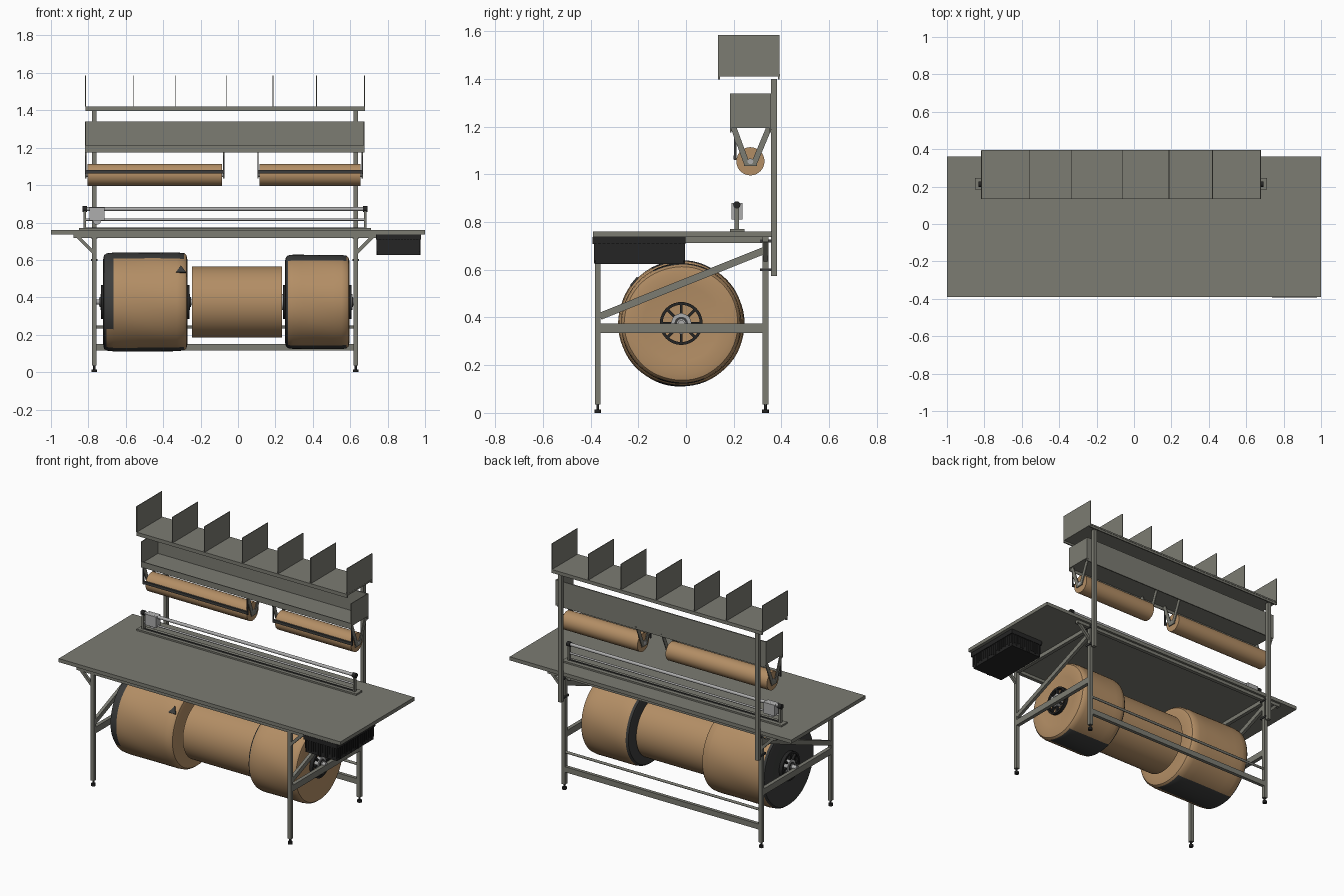
import bpy, bmesh, math, random
from mathutils import Matrix, Vector

random.seed(3)
if "Cube" in bpy.data.objects:
    bpy.data.objects.remove(bpy.data.objects["Cube"])


def material(name, r, g, b):
    m = bpy.data.materials.new(name)
    m.use_nodes = True
    m.diffuse_color = (r, g, b, 1)
    m.node_tree.nodes["Principled BSDF"].inputs["Base Color"].default_value = (r, g, b, 1)
    return m


GRAY = material("gray steel", 0.2, 0.2, 0.17)
TAN = material("kraft paper", 0.45, 0.27, 0.13)
DARK = material("dark wrap", 0.045, 0.046, 0.045)
BLACK = material("black plastic", 0.018, 0.018, 0.018)
SILVER = material("bright metal", 0.42, 0.42, 0.42)


def finish(name, bm, *mats, smooth=False):
    bmesh.ops.recalc_face_normals(bm, faces=bm.faces)
    mesh = bpy.data.meshes.new(name)
    bm.to_mesh(mesh)
    bm.free()
    for m in mats:
        mesh.materials.append(m)
    ob = bpy.data.objects.new(name, mesh)
    bpy.context.collection.objects.link(ob)
    if smooth:
        bpy.ops.object.select_all(action="DESELECT")
        ob.select_set(True)
        bpy.context.view_layer.objects.active = ob
        bpy.ops.object.shade_smooth_by_angle(angle=math.radians(35))
    return ob


def box(name, xs, ys, zs, mat=GRAY):
    bm = bmesh.new()
    size = [b - a for a, b in (xs, ys, zs)]
    mid = [(a + b) / 2 for a, b in (xs, ys, zs)]
    bmesh.ops.create_cube(bm, size=1, matrix=Matrix.Translation(mid) @ Matrix.Diagonal((*size, 1)))
    return finish(name, bm, mat)


def frame(a, b):
    """Matrix at the middle of a-b, with z along it."""
    a, b = Vector(a), Vector(b)
    z = (b - a).normalized()
    ref = Vector((1, 0, 0)) if abs(z.x) < 0.01 else Vector((0, 1, 0))
    y = z.cross(ref).normalized()
    m = Matrix((y.cross(z), y, z)).transposed().to_4x4()
    m.translation = (a + b) / 2
    return m, (b - a).length


def bar(name, a, b, thick, wide, mat=GRAY):
    m, length = frame(a, b)
    bm = bmesh.new()
    bmesh.ops.create_cube(bm, size=1, matrix=m @ Matrix.Diagonal((thick, wide, length, 1)))
    return finish(name, bm, mat)


def rod(name, a, b, r, mat=SILVER, sides=20):
    m, length = frame(a, b)
    bm = bmesh.new()
    bmesh.ops.create_cone(bm, cap_ends=True, segments=sides, radius1=r, radius2=r, depth=length, matrix=m)
    return finish(name, bm, mat, smooth=True)


def lathe(name, profile, cy, cz, mats, rule=None, wobble=0.0, sides=64):
    """Turn (x, radius) points around a line along x."""
    bm = bmesh.new()
    rings = []
    for x, r in profile:
        ring = []
        for i in range(sides):
            t = math.tau * i / sides
            rr = r * (1 + wobble * (math.sin(3 * t + 9 * x) + math.sin(7 * t - 14 * x)))
            ring.append(bm.verts.new((x, cy + rr * math.cos(t), cz + rr * math.sin(t))))
        rings.append(ring)
    for p, q in zip(rings, rings[1:]):
        for i in range(sides):
            j = (i + 1) % sides
            bm.faces.new((p[i], p[j], q[j], q[i]))
    bm.faces.new(rings[0])
    bm.faces.new(rings[-1])
    bmesh.ops.recalc_face_normals(bm, faces=bm.faces)
    if rule:
        for f in bm.faces:
            f.material_index = int(rule(f.calc_center_median(), f.normal))
    return finish(name, bm, *mats, smooth=True)


LEGS = {"right": -0.768, "left": 0.63}
AY, AZ = -0.02, 0.375

# Table top and the rails beneath it
box("table_top", (-1, 1), (-0.39, 0.36), (0.737, 0.76))
for y in (-0.37, 0.333):
    box("table_rail", (-0.88, 0.74), (y - 0.012, y + 0.012), (0.717, 0.737))

# Legs, side frames, posts
for side, x in LEGS.items():
    out = -1 if x < 0 else 1
    w = (x - 0.012, x + 0.012)
    for part, y in (("front", -0.37), ("back", 0.333)):
        box(f"{side}_{part}_leg", w, (y - 0.012, y + 0.012), (0.035, 0.737))
        rod("foot_stem", (x, y, 0.01), (x, y, 0.036), 0.006, BLACK)
        rod("foot_pad", (x, y, 0), (x, y, 0.014), 0.014, BLACK)
        bar("table_brace", (x, y, 0.635), (x + out * 0.095, y, 0.73), 0.016, 0.018)
    box(f"{side}_cross_rail", w, (-0.36, 0.325), (0.335, 0.375))
    bar(f"{side}_diagonal", (x, -0.36, 0.405), (x, 0.325, 0.68), 0.02, 0.03)
    box(f"{side}_top_rail", w, (-0.38, 0.345), (0.712, 0.737))
    box(f"{side}_post", w, (0.357, 0.381), (0.575, 1.4))
    for z in (0.6, 0.72):
        box("post_clamp", (x - 0.018, x + 0.018), (0.31, 0.36), (z - 0.006, z + 0.006), DARK)
box("back_beam", (-0.768, 0.63), (0.322, 0.344), (0.115, 0.15))
rod("back_rod", (-0.768, 0.333, 0.24), (0.63, 0.333, 0.24), 0.008, GRAY)

# Upper shelf with dividers
box("upper_shelf", (-0.815, 0.68), (0.135, 0.395), (1.41, 1.42))
for y in (0.135, 0.385):
    box("shelf_lip", (-0.815, 0.68), (y, y + 0.008), (1.397, 1.42))
for x in (-0.815, -0.56, -0.333, -0.063, 0.187, 0.42, 0.677):
    box("shelf_divider", (x - 0.002, x + 0.002), (0.135, 0.392), (1.42, 1.585))

# Open tray under the shelf
box("tray_back", (-0.818, 0.675), (0.35, 0.357), (1.175, 1.34))
box("tray_floor", (-0.818, 0.675), (0.187, 0.355), (1.195, 1.202))
box("tray_lip", (-0.818, 0.675), (0.185, 0.19), (1.175, 1.212))
for x in (-0.818, 0.67):
    box("tray_end", (x, x + 0.005), (0.185, 0.357), (1.195, 1.34))

# Hanging paper rolls with V brackets and tear bars
for x0, x1 in ((-0.805, -0.085), (0.115, 0.655)):
    rod("hanging_roll", (x0, 0.27, 1.055), (x1, 0.27, 1.055), 0.059, TAN, 48)
    rod("hanging_axle", (x0 - 0.012, 0.27, 1.055), (x1 + 0.012, 0.27, 1.055), 0.012, SILVER)
    box("tear_bar", (x0 - 0.01, x1 + 0.01), (0.2, 0.212), (1.063, 1.08), DARK)
    for x in (x0 - 0.009, x1 + 0.009):
        bar("bracket_arm", (x, 0.2, 1.195), (x, 0.255, 1.045), 0.006, 0.024)
        bar("bracket_arm", (x, 0.348, 1.195), (x, 0.285, 1.045), 0.006, 0.024)
        box("bracket_foot", (x - 0.003, x + 0.003), (0.243, 0.297), (1.035, 1.06))
        bar("tear_bar_arm", (x, 0.206, 1.17), (x, 0.206, 1.06), 0.006, 0.01, DARK)

# Cutter rail on the table
box("cutter_base", (-0.85, 0.71), (0.185, 0.245), (0.76, 0.77))
box("cutter_slot", (-0.82, 0.68), (0.208, 0.218), (0.77, 0.774), DARK)
rod("cutter_rail", (-0.82, 0.213, 0.872), (0.685, 0.213, 0.872), 0.01)
rod("cutter_lower_rod", (-0.82, 0.213, 0.815), (0.685, 0.213, 0.815), 0.006)
for x in (-0.82, 0.68):
    box("cutter_post", (x - 0.006, x + 0.006), (0.203, 0.223), (0.77, 0.875))
    rod("cutter_knob", (x - 0.012, 0.213, 0.872), (x + 0.012, 0.213, 0.872), 0.015, BLACK)
box("cutter_carriage", (-0.795, -0.715), (0.19, 0.236), (0.81, 0.88), SILVER)
rod("cutter_blade", (-0.755, 0.208, 0.81), (-0.755, 0.218, 0.81), 0.022)


# Big rolls on the axle, partly wrapped in dark film
def big_roll(name, x0, x1, r, rule, wobble=0.003):
    end = ((0.012, 0.03), (0.012, 0.09), (0.004, 0.16), (0, r - 0.04), (0.006, r - 0.014), (0.018, r - 0.004))
    body = [(x0 + (x1 - x0) * k / 8, r) for k in range(1, 8)]
    profile = [(x0 + d, q) for d, q in end] + body + [(x1 - d, q) for d, q in reversed(end)]
    return lathe(name, profile, AY, AZ, (TAN, DARK), rule, wobble)


def wrapped(c, n):
    return n.x < -0.6 or n.z > 0.87 or n.z < -0.92


def wrapped_edge(c, n):
    return wrapped(c, n) or (c.x < -0.665 and c.z > 0.24 and c.y < AY)


big_roll("right_big_roll", -0.722, -0.27, 0.264, wrapped_edge)
big_roll("left_big_roll", 0.25, 0.597, 0.252, wrapped)
rod("middle_roll", (-0.245, AY, AZ), (0.235, AY, AZ), 0.19, TAN, 64)
rod("axle", (-0.775, AY, AZ), (0.64, AY, AZ), 0.014)

# Torn patch of film on the right roll
lean = Matrix.Rotation(math.radians(50), 4, "X")
bm = bmesh.new()
bmesh.ops.create_cone(bm, cap_ends=True, segments=3, radius1=0.03, radius2=0.03, depth=0.008,
                      matrix=Matrix.Translation((-0.305, AY, AZ)) @ lean @ Matrix.Translation((0, 0, 0.264)))
finish("film_patch", bm, DARK)

# Spoked hubs at the roll ends
for x, out in ((-0.722, -1), (-0.27, 1), (0.25, -1), (0.597, 1)):
    a, b = x - out * 0.012, x + out * 0.01
    lathe("hub_rim", [(a, 0.078), (b, 0.078), (b, 0.09), (a, 0.09)], AY, AZ, (BLACK,), sides=40)
    rod("hub_core", (a, AY, AZ), (b + out * 0.004, AY, AZ), 0.042, SILVER, 32)
    rod("hub_cap", (a, AY, AZ), (b + out * 0.008, AY, AZ), 0.028, DARK, 24)
    rod("hub_pin", (a, AY, AZ), (b + out * 0.012, AY, AZ), 0.018, SILVER, 24)
    for k in range(8):
        d = Vector((0, math.cos(k * math.pi / 4), math.sin(k * math.pi / 4)))
        c = Vector((x + out * 0.001, AY, AZ))
        bar("hub_spoke", c + d * 0.04, c + d * 0.082, 0.016, 0.012, BLACK)

# Ribbed bin under the table's left end
box("bin", (0.745, 0.97), (-0.38, -0.01), (0.625, 0.71), BLACK)
box("bin_rim", (0.738, 0.978), (-0.392, -0.002), (0.708, 0.737), BLACK)
for k in range(14):
    x = 0.75 + k * 0.0165
    low = 0.625 + random.random() * 0.03
    box("bin_rib", (x, x + 0.005), (-0.386, -0.004), (low, 0.715), BLACK)
for k in range(20):
    y = -0.375 + k * 0.0187
    low = 0.625 + random.random() * 0.03
    box("bin_side_rib", (0.74, 0.975), (y, y + 0.006), (low, 0.715), BLACK)
